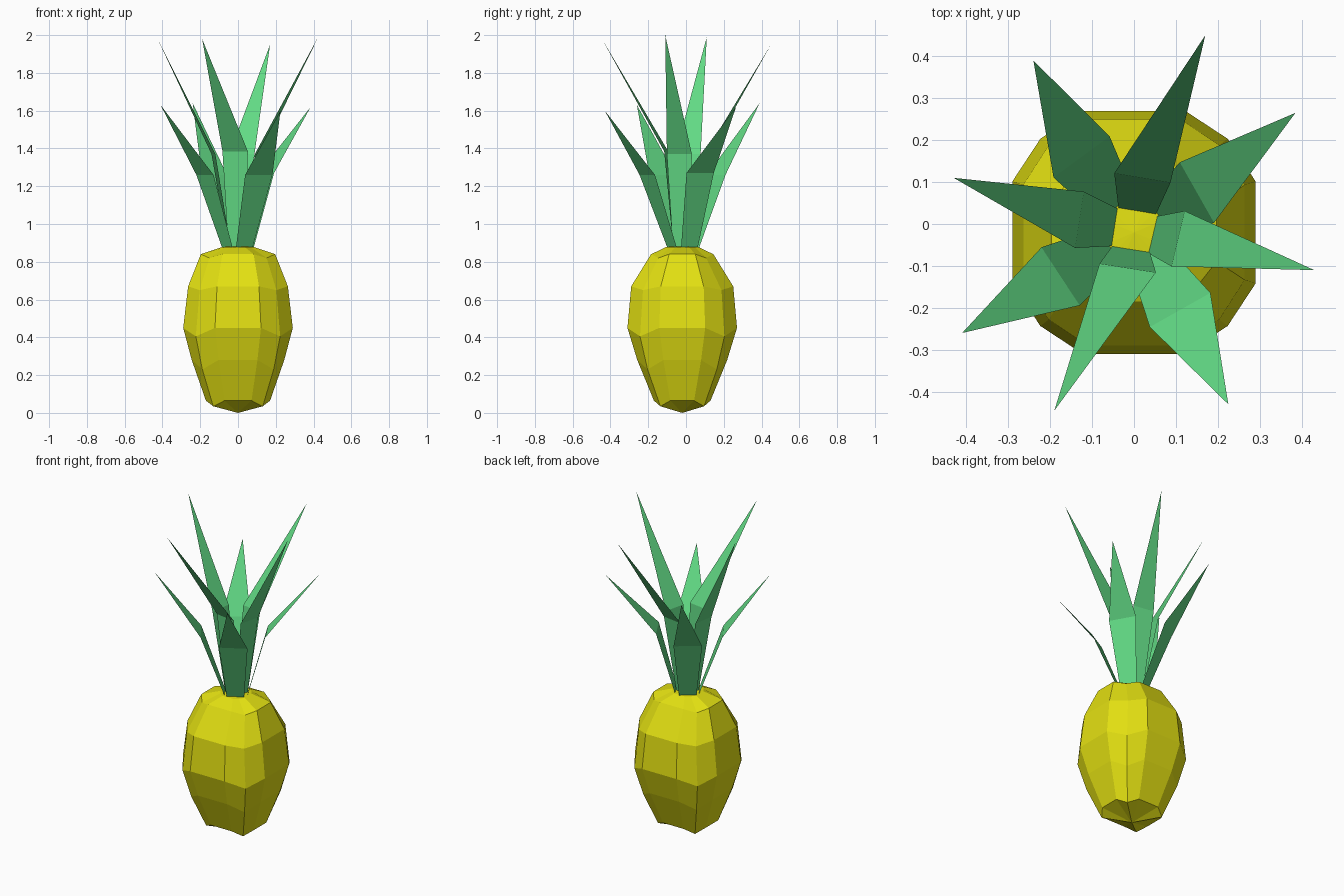
import bpy, bmesh
from mathutils import Vector

if "Cube" in bpy.data.objects:
    bpy.data.objects.remove(bpy.data.objects["Cube"])


def material(name, rgb):
    m = bpy.data.materials.new(name)
    m.diffuse_color = (*rgb, 1)
    m.use_nodes = True
    m.node_tree.nodes["Principled BSDF"].inputs["Base Color"].default_value = m.diffuse_color
    return m


yellow = material("fruit yellow", (0.77, 0.75, 0.006))
green = material("leaf green", (0.12, 0.69, 0.23))


def add_object(name, bm, mat):
    me = bpy.data.meshes.new(name)
    bm.to_mesh(me)
    bm.free()
    me.materials.append(mat)
    ob = bpy.data.objects.new(name, me)
    bpy.context.collection.objects.link(ob)
    return ob


# Fruit body: twelve-sided rings, the diagonal corners sag a little
CY = -0.02
rings = [  # z, half width x, half width y, corner sag
    (0.065, 0.170, 0.150, 0.03),
    (0.280, 0.245, 0.238, 0.05),
    (0.450, 0.290, 0.290, 0.045),
    (0.670, 0.264, 0.270, 0.02),
    (0.840, 0.197, 0.165, 0.02),
    (0.878, 0.085, 0.085, 0.0),
]
B, D = 0.42, 0.77
quarter = [(1, B), (D, D), (B, 1)]
shape = []
for i in range(4):
    for x, y in quarter:
        for _ in range(i):
            x, y = -y, x
        shape.append((x, y))

bm = bmesh.new()
loops = []
for z, rx, ry, sag in rings:
    loops.append([bm.verts.new((x * rx, CY + y * ry, z - (sag if k % 3 == 1 else 0)))
                  for k, (x, y) in enumerate(shape)])
n = len(shape)
for lo, hi in zip(loops, loops[1:]):
    for k in range(n):
        j = (k + 1) % n
        bm.faces.new((lo[k], lo[j], hi[j], hi[k]))
bottom = bm.verts.new((0, CY, 0))
top = bm.verts.new((0, CY, 0.885))
for k in range(n):
    j = (k + 1) % n
    bm.faces.new((loops[0][j], loops[0][k], bottom))
    bm.faces.new((loops[-1][k], loops[-1][j], top))
add_object("fruit_body", bm, yellow)


# Leaves: flat blades with one bend, swirling around the crown
def leaf(name, base_r, base_w, mid, mid_w, tip):
    mid, tip = Vector(mid), Vector(tip)
    out = Vector((mid.x, mid.y + 0.01, 0)).normalized()
    side = Vector((-out.y, out.x, 0))
    base = out * base_r + Vector((0, -0.015, 0.868))
    bm = bmesh.new()
    a, b = (bm.verts.new(base + side * s * base_w) for s in (-1, 1))
    c, d = (bm.verts.new(mid + side * s * mid_w) for s in (1, -1))
    t = bm.verts.new(tip)
    bm.faces.new((a, b, c, d))
    bm.faces.new((d, c, t))
    add_object(name, bm, green)


tall = [
    ((-0.015, -0.105, 1.385), (-0.19, -0.445, 1.98)),
    ((0.105, -0.035, 1.37), (0.43, -0.11, 2.0)),
    ((0.02, 0.11, 1.37), (0.17, 0.45, 1.95)),
    ((-0.13, 0.01, 1.37), (-0.43, 0.11, 1.99)),
]
short = [
    ((-0.175, -0.125, 1.26), (-0.41, -0.26, 1.63)),
    ((0.11, -0.205, 1.26), (0.225, -0.43, 1.60)),
    ((0.15, 0.075, 1.27), (0.385, 0.265, 1.62)),
    ((-0.125, 0.16, 1.26), (-0.24, 0.39, 1.64)),
]
for i, (mid, tip) in enumerate(tall):
    leaf(f"tall_leaf_{i + 1}", 0.045, 0.045, mid, 0.068, tip)
for i, (mid, tip) in enumerate(short):
    leaf(f"short_leaf_{i + 1}", 0.065, 0.05, mid, 0.083, tip)
